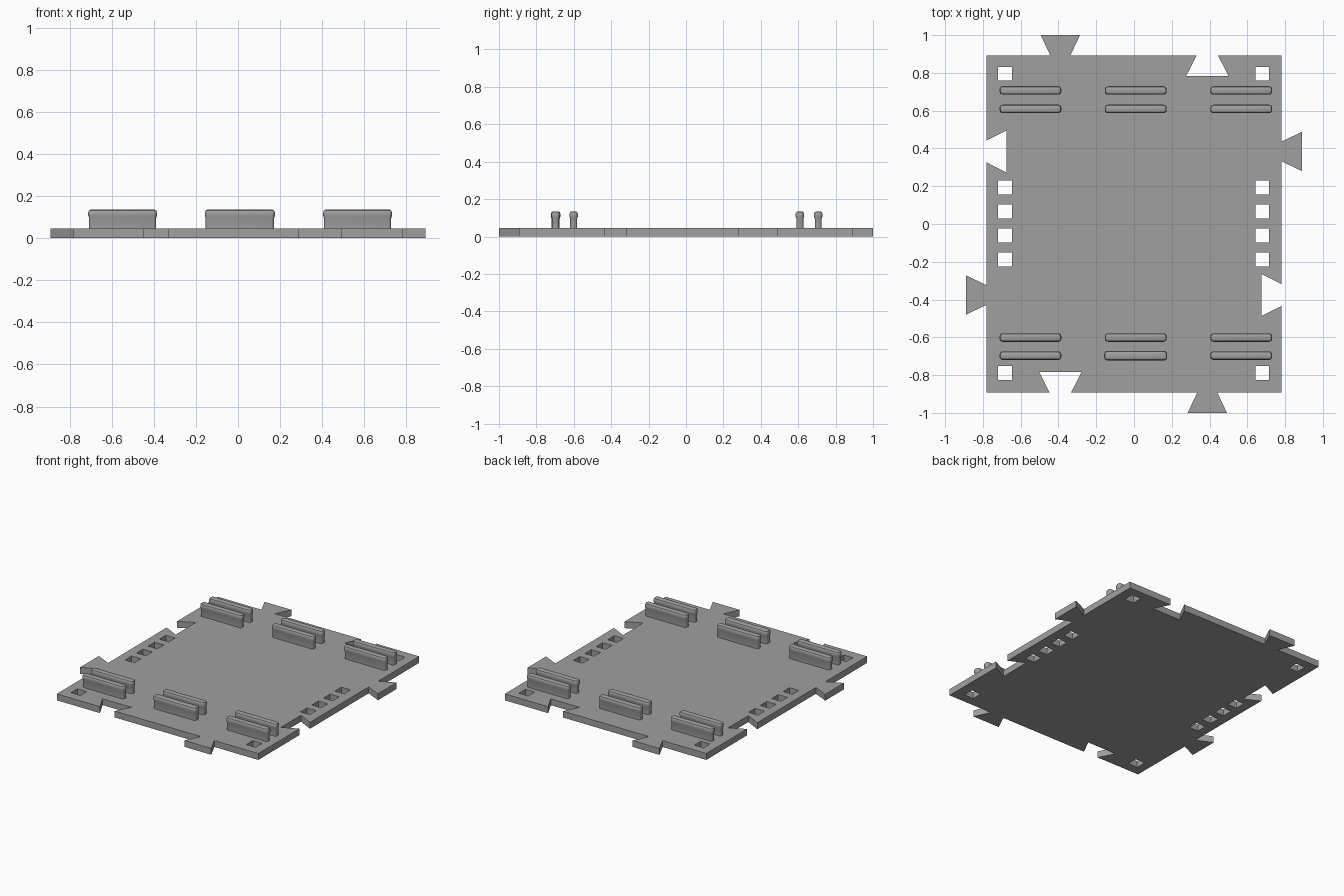
import bpy, bmesh, math
from mathutils import Vector

if "Cube" in bpy.data.objects:
    bpy.data.objects.remove(bpy.data.objects["Cube"])

HX, HY, T = 0.782, 0.892, 0.045     # plate half sizes and thickness

grey = bpy.data.materials.new("plain grey")
grey.diffuse_color = (0.35, 0.35, 0.35, 1)
grey.use_nodes = True
grey.node_tree.nodes["Principled BSDF"].inputs["Base Color"].default_value = grey.diffuse_color


def add_object(name, bm):
    bmesh.ops.recalc_face_normals(bm, faces=bm.faces)
    mesh = bpy.data.meshes.new(name)
    bm.to_mesh(mesh)
    bm.free()
    mesh.materials.append(grey)
    ob = bpy.data.objects.new(name, mesh)
    bpy.context.collection.objects.link(ob)
    return ob


# Plate outline: every side carries a dovetail notch, then a dovetail tab
def side(start, direction, notch, tab):
    d = Vector(direction)
    n = Vector((d.y, -d.x))
    base = n * Vector(start).dot(n)
    pts = [Vector(start)]
    for c, narrow, wide, out in ((notch, 0.057, 0.112, -0.108),
                                 (tab, 0.053, 0.104, 0.108)):
        for off, height in ((-narrow, 0), (-wide, out), (wide, out), (narrow, 0)):
            pts.append(base + d * (c + off) + n * height)
    return pts


outline = (side((-HX, -HY), (1, 0), -0.39, 0.388)
           + side((HX, -HY), (0, 1), -0.376, 0.384)
           + side((HX, HY), (-1, 0), -0.388, 0.39)
           + side((-HX, HY), (0, -1), -0.384, 0.376))

# Square through holes along both long sides
h = 0.036
holes = [[Vector((x + a * h, y + b * h)) for a, b in ((-1, -1), (1, -1), (1, 1), (-1, 1))]
         for x in (-0.683, 0.678)
         for y in (0.796, 0.193, 0.066, -0.061, -0.188, -0.789)]

# Filled and extruded flat curve, turned into a mesh plate
curve = bpy.data.curves.new("plate_profile", 'CURVE')
curve.dimensions = '2D'
curve.fill_mode = 'BOTH'
curve.extrude = T / 2
for loop in [outline] + holes:
    spline = curve.splines.new('POLY')
    spline.points.add(len(loop) - 1)
    for p, v in zip(spline.points, loop):
        p.co = (v.x, v.y, 0, 1)
    spline.use_cyclic_u = True
profile = bpy.data.objects.new("plate_profile", curve)
bpy.context.collection.objects.link(profile)
deps = bpy.context.evaluated_depsgraph_get()
bm = bmesh.new()
bm.from_mesh(bpy.data.meshes.new_from_object(profile.evaluated_get(deps)))
bpy.data.objects.remove(profile)
bmesh.ops.remove_doubles(bm, verts=bm.verts, dist=1e-5)
bmesh.ops.translate(bm, verts=bm.verts, vec=(0, 0, T / 2))
for f in bm.faces:
    f.smooth = False
add_object("base_plate", bm)


# Upright rib: rounded rectangle lofted up to a slightly wider rounded top
def rib(name, x, y, length, width):
    bm = bmesh.new()
    rings = []
    for z, inset in ((T - 0.01, 0.004), (0.095, 0.004), (0.106, 0), (0.122, 0),
                     (0.131, 0.004), (0.135, 0.011)):
        r = 0.017 - inset
        cx, cy = length / 2 - 0.017, width / 2 - 0.017
        ring = []
        for q, (sx, sy) in enumerate(((1, 1), (-1, 1), (-1, -1), (1, -1))):
            for k in range(5):
                a = (q + k / 4) * math.pi / 2
                ring.append(bm.verts.new((x + sx * cx + r * math.cos(a),
                                          y + sy * cy + r * math.sin(a), z)))
        rings.append(ring)
    n = len(rings[0])
    for lo, hi in zip(rings, rings[1:]):
        for i in range(n):
            j = (i + 1) % n
            bm.faces.new((lo[i], lo[j], hi[j], hi[i]))
    bm.faces.new(rings[0][::-1])
    bm.faces.new(rings[-1])
    ob = add_object(name, bm)
    bpy.ops.object.select_all(action='DESELECT')
    ob.select_set(True)
    bpy.context.view_layer.objects.active = ob
    bpy.ops.object.shade_smooth_by_angle(angle=math.radians(35))


# Three pairs of ribs at each end; the outer front middle one is a bit larger
for row, y in (("back_outer", 0.707), ("back_inner", 0.609),
               ("front_inner", -0.601), ("front_outer", -0.697)):
    for col, x in (("left", -0.548), ("middle", 0.009), ("right", 0.568)):
        big = 0.006 if (row, col) == ("front_outer", "middle") else 0
        rib(f"rib_{row}_{col}", x, y, 0.327 + big, 0.045 + big)
